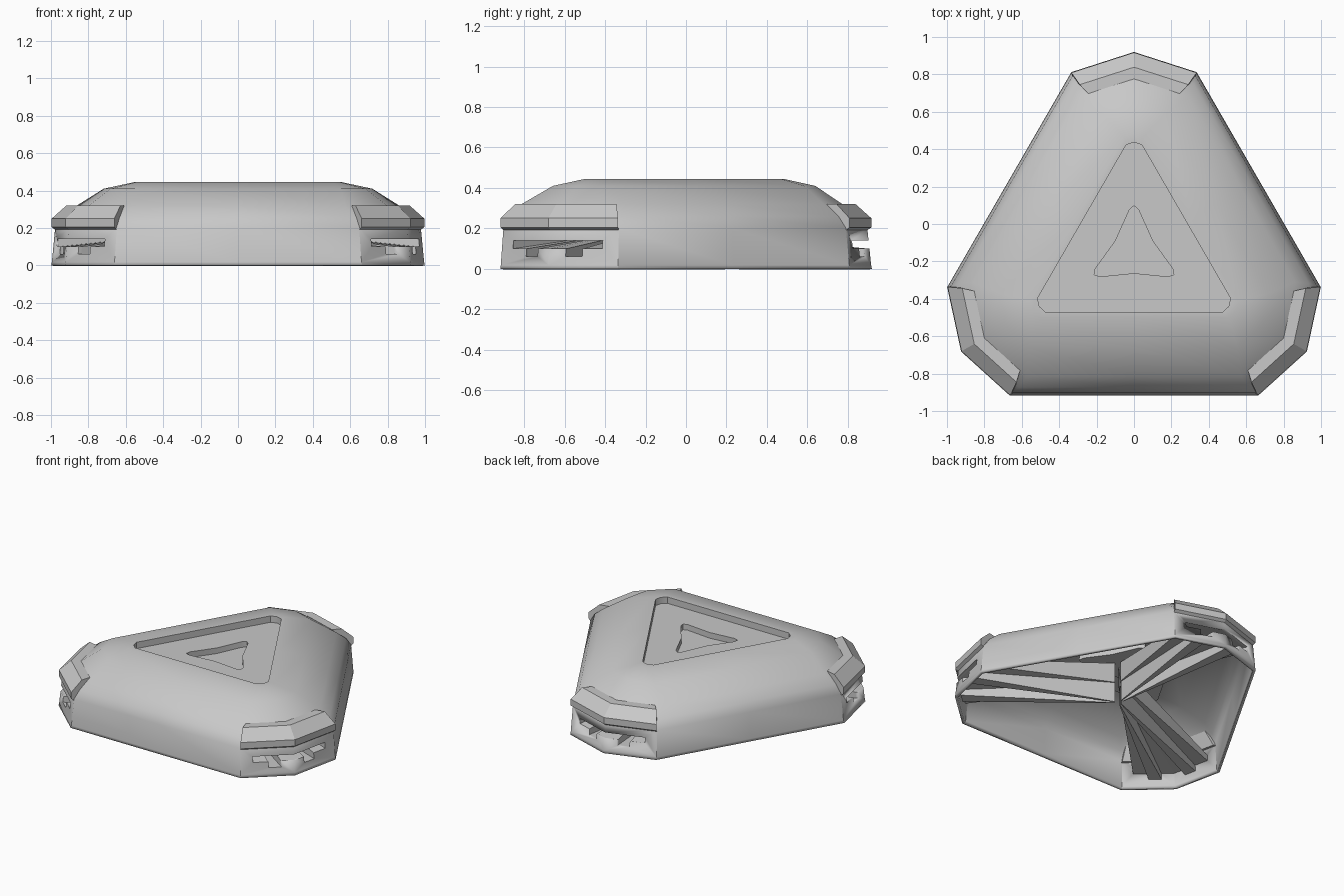
import bpy, bmesh, math
from mathutils import Matrix, Vector

if "Cube" in bpy.data.objects:
    bpy.data.objects.remove(bpy.data.objects["Cube"])

grey = bpy.data.materials.new("plain_grey")
grey.use_nodes = True
GREY = (0.58, 0.58, 0.58, 1)
grey.diffuse_color = GREY
grey.node_tree.nodes["Principled BSDF"].inputs["Base Color"].default_value = GREY

CENTRE = Vector((0, -0.148, 0))
TIP = 0.322          # how far a corner tip stands out, per half width


def turn(i):
    return Matrix.Translation(CENTRE) @ Matrix.Rotation(-i * math.tau / 3, 4, "Z")


def loft(name, rings, matrix, cap_start=False, cap_end=False, join=False, angle=40):
    """Skin a list of equal closed rings into one object."""
    bm = bmesh.new()
    rows = [[bm.verts.new(matrix @ Vector(p)) for p in ring] for ring in rings]
    pairs = list(zip(rows, rows[1:]))
    if join:
        pairs.append((rows[-1], rows[0]))
    for a, b in pairs:
        for i in range(len(a)):
            j = (i + 1) % len(a)
            bm.faces.new((a[i], a[j], b[j], b[i]))
    if cap_start:
        bm.faces.new(rows[0])
    if cap_end:
        bm.faces.new(rows[-1])
    bmesh.ops.recalc_face_normals(bm, faces=bm.faces)
    mesh = bpy.data.meshes.new(name)
    bm.to_mesh(mesh)
    bm.free()
    mesh.materials.append(grey)
    obj = bpy.data.objects.new(name, mesh)
    bpy.context.collection.objects.link(obj)
    bpy.ops.object.select_all(action="DESELECT")
    obj.select_set(True)
    bpy.context.view_layer.objects.active = obj
    bpy.ops.object.shade_smooth_by_angle(angle=math.radians(angle))
    return obj


def tri_ring(z, apothem, w, h=None, tip=None):
    """Triangle with blunt pointed corners and a point mid-way on each side."""
    h = 2 * (apothem - 0.866 * w) if h is None else h
    tip = h + TIP * w if tip is None else tip
    mid = (apothem * math.sin(math.pi / 3), apothem * 0.5, z)
    corner = [(-w, h, z), (0, tip, z), (w, h, z), mid]
    return [Matrix.Rotation(-i * math.tau / 3, 3, "Z") @ Vector(p)
            for i in range(3) for p in corner]


# Hollow body: walls, rounded shoulder, plateau, sunk triangle, star well
body = loft("body_shell", [
    tri_ring(0.0, 0.770, 0.335),
    tri_ring(0.018, 0.768, 0.335),
    tri_ring(0.20, 0.755, 0.33),
    tri_ring(0.26, 0.725, 0.32),
    tri_ring(0.32, 0.665, 0.29),
    tri_ring(0.41, 0.510, 0.165),
    tri_ring(0.445, 0.350, 0.05),
    tri_ring(0.445, 0.322, 0.042),
    tri_ring(0.40, 0.322, 0.042),
    tri_ring(0.40, 0.115, 0.024, 0.225, 0.246),
    tri_ring(0.36, 0.115, 0.024, 0.225, 0.246),
], Matrix.Translation(CENTRE), cap_end=True)
wall = body.modifiers.new("wall", "SOLIDIFY")
wall.thickness = 0.02
wall.offset = -1

# Slot outline (across, up): a bar with two short legs
half = [(0.0, 0.10), (0.08, 0.10), (0.08, 0.06), (0.16, 0.06),
        (0.16, 0.10), (0.255, 0.10), (0.255, 0.14), (0.0, 0.14)]
slot = half + [(-u, z) for u, z in reversed(half[1:-1])]


def chevron(z, h, w):
    return [(-w, h, z), (0, h + TIP * w, z), (w, h, z)]


# Pad cross-section from underside, round the outside, to the buried inside
pad_levels = [(0.18, 0.925, 0.325), (0.205, 0.957, 0.335), (0.25, 0.957, 0.335),
              (0.32, 0.893, 0.29), (0.32, 0.845, 0.245), (0.18, 0.91, 0.31)]

for i, side in enumerate(("back", "front_left", "front_right")):
    # Corner pad
    rings = [chevron(*level) for level in pad_levels]
    loft(side + "_corner_pad", [[r[k] for r in rings] for k in range(3)],
         turn(i), True, True, angle=20)

    # Slot cut through the corner wall
    cutter = loft(side + "_slot_cutter",
                  [[(u, d, z) for u, z in slot] for d in (0.8, 1.2)],
                  turn(i), True, True)
    cutter.hide_render = True
    cutter.hide_viewport = True
    cut = body.modifiers.new(side + "_slot", "BOOLEAN")
    cut.operation = "DIFFERENCE"
    cut.solver = "EXACT"
    cut.object = cutter

    # Duct that narrows to a tall slit at the middle
    outer = [(u, 0.938 + TIP * (0.335 - abs(u)), z) for u, z in slot]
    inner = [(u * 0.06, 0.03, 0.06 + (z - 0.06) * 3.5) for u, z in slot]
    loft(side + "_duct", [outer, inner], turn(i), angle=20)
